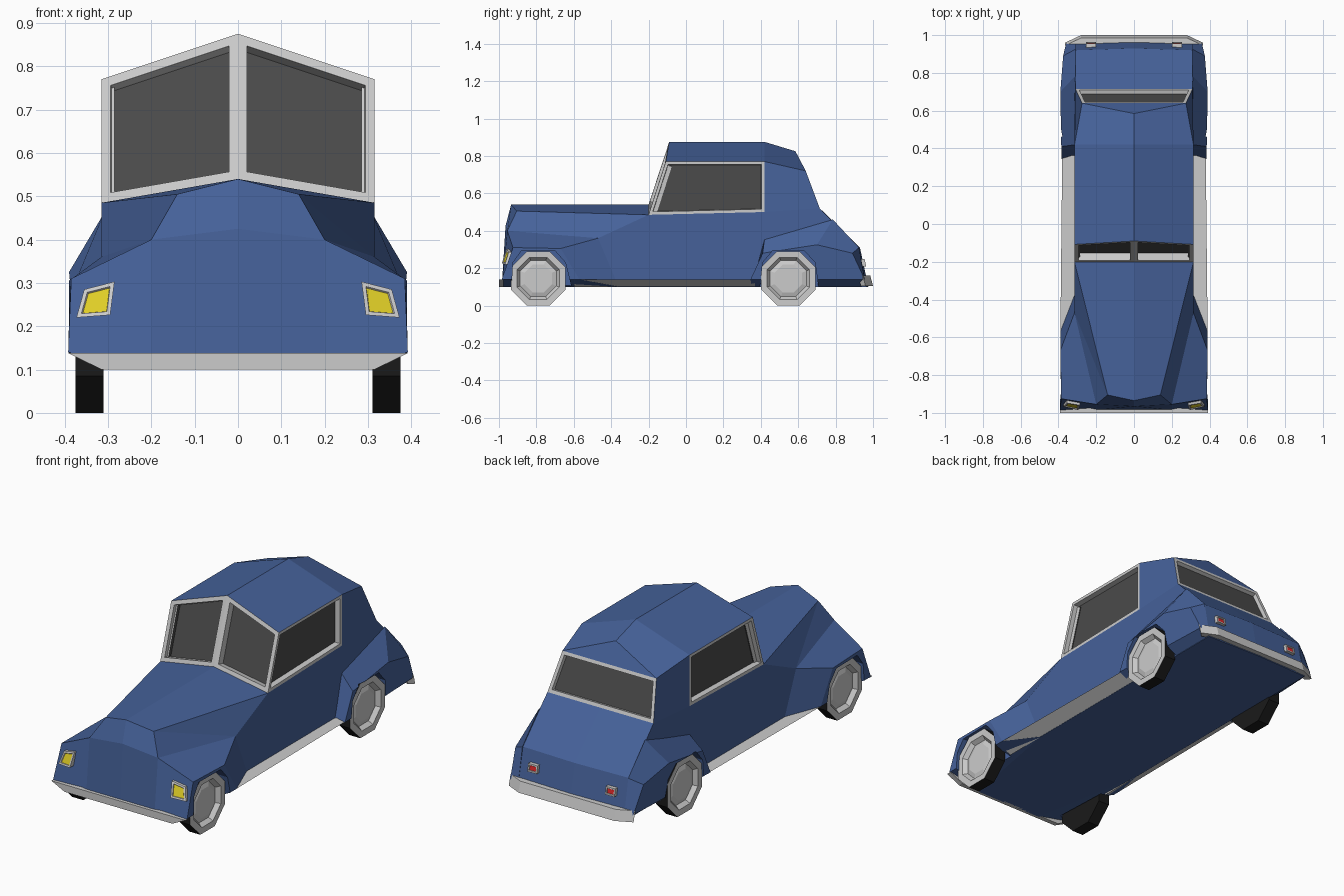
import bpy, bmesh
from math import pi, sin, cos
from mathutils import Vector

if "Cube" in bpy.data.objects:
    bpy.data.objects.remove(bpy.data.objects["Cube"])


def material(name, rgb):
    m = bpy.data.materials.new(name)
    m.diffuse_color = (*rgb, 1)
    m.use_nodes = True
    m.node_tree.nodes["Principled BSDF"].inputs["Base Color"].default_value = m.diffuse_color
    return m


BLUE = material("blue_paint", (0.06, 0.12, 0.32))
GLASS = material("dark_glass", (0.07, 0.07, 0.07))
BLACK = material("black_rubber", (0.01, 0.01, 0.01))
YELLOW = material("yellow_lamp", (0.75, 0.62, 0.02))
RED = material("red_lamp", (0.7, 0.02, 0.02))


def finish(name, bm, mats=(), mirror=True):
    me = bpy.data.meshes.new(name)
    bm.to_mesh(me)
    bm.free()
    ob = bpy.data.objects.new(name, me)
    bpy.context.collection.objects.link(ob)
    for m in mats:
        me.materials.append(m)
    if mirror:
        ob.modifiers.new("mirror", 'MIRROR')
    return ob


def solid(name, a, b, mats=(), mirror=True):
    """Closed solid between two matching loops of points."""
    bm = bmesh.new()
    va, vb = [bm.verts.new(p) for p in a], [bm.verts.new(p) for p in b]
    n = len(a)
    bm.faces.new(va)
    bm.faces.new(vb[::-1])
    for i in range(n):
        j = (i + 1) % n
        bm.faces.new((va[i], vb[i], vb[j], va[j]))
    bmesh.ops.recalc_face_normals(bm, faces=bm.faces)
    return finish(name, bm, mats, mirror)


def panel(name, quad, border, depth, pane, skirt=0, mirror=True):
    """Grey frame around a recessed pane; skirt closes it back to the body."""
    bm = bmesh.new()
    vs = [bm.verts.new(p) for p in quad]
    f = bm.faces.new(vs)
    f.normal_update()
    if f.normal.dot(f.calc_center_median() - Vector((0, 0.1, 0.4))) < 0:
        f.normal_flip()
    if skirt:
        back = [bm.verts.new((x, y + skirt, z)) for x, y, z in quad]
        for i in range(4):
            j = (i + 1) % 4
            bm.faces.new((vs[i], vs[j], back[j], back[i]))
    bm.normal_update()
    bmesh.ops.inset_individual(bm, faces=[f], thickness=border, use_even_offset=True)
    bmesh.ops.inset_individual(bm, faces=[f], thickness=0.002, depth=-depth, use_even_offset=True)
    f.material_index = 1
    return finish(name, bm, (None, pane), mirror)


def lathe(name, profile, y, z, mats=()):
    """Eight-sided turned shape around the axle, profile = (radius, x)."""
    bm = bmesh.new()
    rings = []
    for r, x in profile:
        rings.append([bm.verts.new((x, y + r * cos((k + .5) * pi / 4), z + r * sin((k + .5) * pi / 4)))
                      for k in range(8)])
    for a, b in zip(rings, rings[1:]):
        for k in range(8):
            j = (k + 1) % 8
            bm.faces.new((a[k], a[j], b[j], b[k]))
    bmesh.ops.remove_doubles(bm, verts=bm.verts, dist=1e-5)
    bmesh.ops.recalc_face_normals(bm, faces=bm.faces)
    return finish(name, bm, mats)


# Body shell: half of it, mirrored, with openings left for the windows
P = dict(
    n0=(0, -.935, .54), n1=(.14, -.905, .505), n2=(.2, -.955, .4), n3=(0, -.965, .425),
    n4=(.2, -.985, .1), n5=(0, -.985, .1),
    c0=(0, -.2, .54), c1=(.315, -.2, .485), c2=(.315, -.47, .36), c3=(.315, -.36, .1),
    r0=(0, -.09, .875), r1=(.315, -.108, .77),
    s0=(0, .42, .875), s1=(.315, .42, .77), s2=(.315, .42, .5),
    t0=(0, .585, .825), t1=(.275, .64, .72), tc=(0, .64, .72),
    u0=(0, .715, .52), u1=(.31, .715, .52),
    w0=(0, .93, .31), w1=(.315, .92, .31), b0=(0, .975, .1), b1=(.315, .965, .1))
FACES = ["n0 n1 c1 c0", "n0 n3 n2 n1", "n3 n5 n4 n2", "n1 n2 c2", "n1 c2 c1", "n2 n4 c3 c2",
         "c1 c2 c3 b1 w1 u1 s2", "s1 s2 u1 t1", "r0 r1 s1 s0", "s0 s1 t1 t0", "t0 t1 tc",
         "u0 u1 w1 w0", "w0 w1 b1 b0", "n5 n4 c3 b1 b0"]
bm = bmesh.new()
V = {k: bm.verts.new(p) for k, p in P.items()}
for f in FACES:
    bm.faces.new([V[k] for k in f.split()])
bmesh.ops.recalc_face_normals(bm, faces=bm.faces)
finish("body", bm, [BLUE])

# Windows
panel("windscreen", [P[k] for k in ("c0", "c1", "r1", "r0")], .021, .04, GLASS)
panel("side_window", [P[k] for k in ("c1", "s2", "s1", "r1")], .016, .03, GLASS)
mx = lambda p: (-p[0], p[1], p[2])
panel("rear_window", [P["u1"], P["t1"], mx(P["t1"]), mx(P["u1"])], .018, .02, GLASS, mirror=False)

# Fenders with wheel arches cut out
fenders = {
    "front_fender": (
        [(.2, -.955, .4), (.315, -.47, .36), (.315, -.36, .1), (.2, -.985, .1)],
        [(.385, -.925, .31), (.39, -.67, .305), (.39, -.57, .14), (.392, -.985, .14)],
        [(-.935, .05), (-.925, .23), (-.88, .292), (-.7, .292), (-.645, .23), (-.6, .05)]),
    "rear_fender": (
        [(.31, .35, .1), (.31, .42, .355), (.31, .785, .46), (.31, .925, .31), (.31, .965, .1)],
        [(.385, .345, .14), (.385, .41, .28), (.39, .70, .325), (.375, .89, .28), (.36, .955, .14)],
        [(.39, .05), (.41, .23), (.465, .295), (.63, .295), (.69, .23), (.715, .05)])}
for name, (inner, outer, arch) in fenders.items():
    ob = solid(name, inner, outer, [BLUE])
    cut = solid(name + "_arch_cutter", [(.295, y, z) for y, z in arch],
                [(.5, y, z) for y, z in arch], [BLUE], mirror=False)
    cut.hide_render = True
    cut.hide_set(True)
    mod = ob.modifiers.new("arch", 'BOOLEAN')
    mod.object, mod.operation, mod.solver = cut, 'DIFFERENCE', 'EXACT'
    ob.modifiers.move(1, 0)

# Running boards
solid("running_board", [(.31, -.6, .14), (.39, -.6, .14), (.313, -.6, .1)],
      [(.31, .37, .14), (.38, .37, .14), (.313, .37, .1)])

# Bumpers
front = [(-.392, .138), (.392, .138), (.315, .1), (-.315, .1)]
solid("front_bumper", [(x, -1, z) for x, z in front], [(x, -.975, z) for x, z in front], mirror=False)
rear = [(-.365, .945), (-.28, .985), (.28, .985), (.365, .945), (.34, .92), (.25, .955), (-.25, .955), (-.34, .92)]
solid("rear_bumper", [(x, y + .015, .105) for x, y in rear],
      [(x, y, .16) for x, y in rear], mirror=False)

# Lamps
panel("headlight", [(.285, -.96, .303), (.355, -.948, .285), (.373, -.968, .22), (.295, -.985, .226)],
      .009, .004, YELLOW, skirt=.03)
panel("tail_light", [(.2, .955, .25), (.255, .955, .25), (.255, .963, .21), (.2, .963, .21)],
      .007, .004, RED, skirt=-.03)

# Wheels
for end, y in (("front", -.79), ("rear", .547)):
    lathe(end + "_tyre", [(0, .31), (.157, .31), (.157, .375)], y, .145, [BLACK])
    lathe(end + "_wheel_cap", [(.157, .375), (.122, .374), (.105, .352), (.08, .36), (0, .36)], y, .145)
